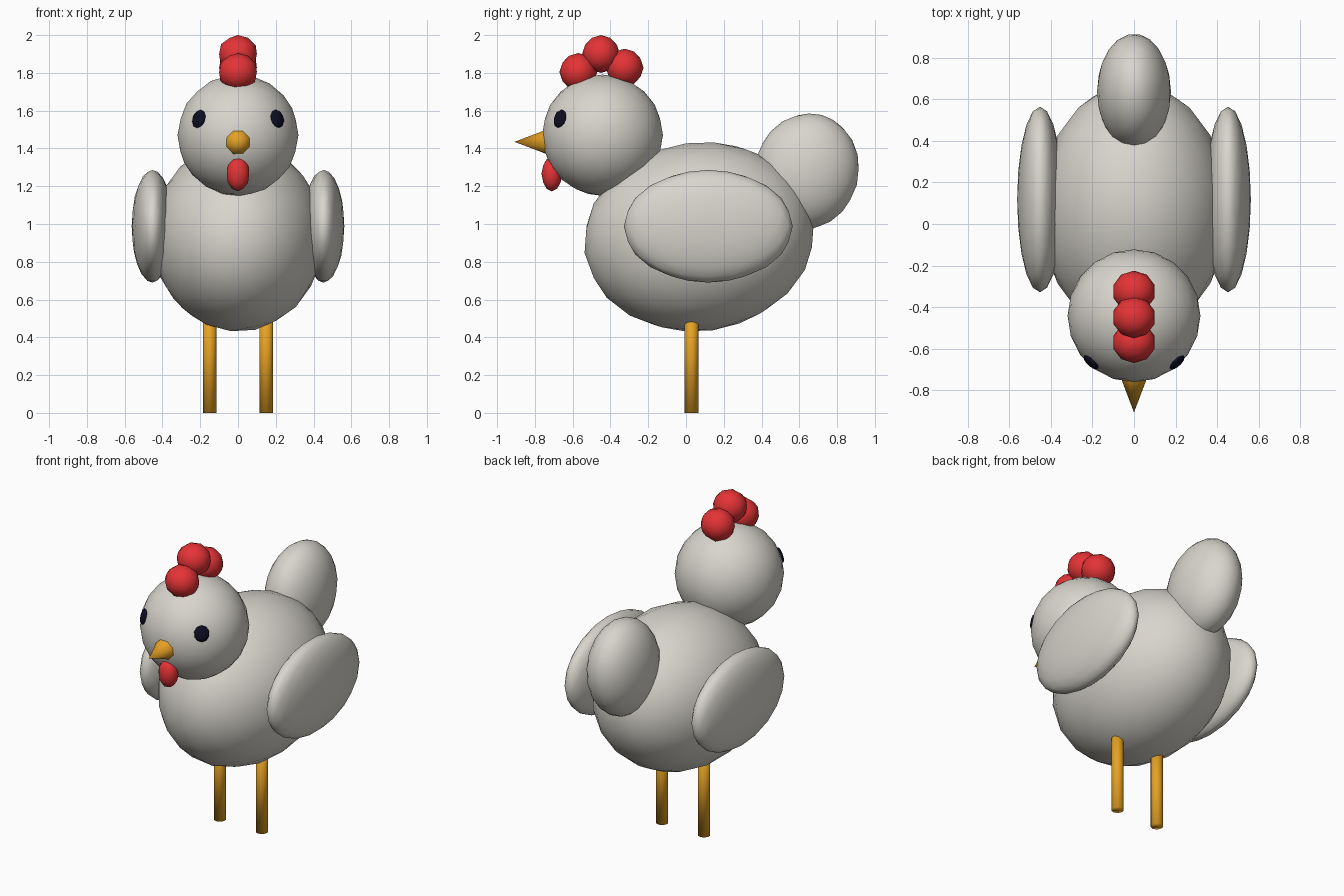
import bpy, math
from mathutils import Vector, Matrix

if "Cube" in bpy.data.objects:
    bpy.data.objects.remove(bpy.data.objects["Cube"])


def mat(name, rgb):
    m = bpy.data.materials.new(name)
    m.diffuse_color = (*rgb, 1)
    m.use_nodes = True
    m.node_tree.nodes["Principled BSDF"].inputs["Base Color"].default_value = m.diffuse_color
    return m


WHITE = mat("feather_white", (0.69, 0.665, 0.61))
RED = mat("comb_red", (0.78, 0.033, 0.036))
ORANGE = mat("beak_orange", (0.79, 0.36, 0.018))
DARK = mat("eye_dark", (0.004, 0.004, 0.016))


def finish(name, m, matrix, smooth=True):
    """Bake the transform into the mesh, name and colour it."""
    o = bpy.context.object
    o.name = name
    o.data.transform(matrix)
    o.data.materials.append(m)
    if smooth:
        bpy.ops.object.shade_smooth()
    else:
        bpy.ops.object.shade_smooth_by_angle(angle=math.radians(50))
    return o


def ball(name, m, loc, semi, rot=None, sub=2):
    bpy.ops.mesh.primitive_ico_sphere_add(subdivisions=sub, radius=1)
    rot = rot or Matrix()
    return finish(name, m, Matrix.Translation(loc) @ rot @ Matrix.Diagonal((*semi, 1)))


def tilt(deg):
    return Matrix.Rotation(math.radians(deg), 4, 'X')


# Body, head and tail
ball("body", WHITE, (0, 0.07, 0.932), (0.455, 0.613, 0.5), tilt(8), 3)
HEAD = Vector((0, -0.442, 1.47))
head = ball("head", WHITE, HEAD, (0.32, 0.32, 0.321), None, 3)
ball("tail", WHITE, (0, 0.638, 1.278), (0.178, 0.276, 0.31), tilt(-15), 3)

# Comb of three balls, and the wattle
for i, (y, z) in enumerate([(-0.57, 1.805), (-0.45, 1.90), (-0.325, 1.828)]):
    ball(f"comb_{i + 1}", RED, (0, y, z), (0.105, 0.1, 0.1))
ball("wattle", RED, (0, -0.71, 1.265), (0.062, 0.055, 0.092))

# Beak
bpy.ops.mesh.primitive_cone_add(vertices=8, radius1=0.074, radius2=0, depth=0.18)
finish("beak", ORANGE, Matrix.Translation((0, -0.818, 1.435)) @ tilt(90)
       @ Matrix.Rotation(math.pi / 8, 4, 'Z'), False)

# Wings, legs and eyes on both sides
bpy.context.view_layer.update()
for side, s in (("left", -1), ("right", 1)):
    ball(f"{side}_wing", WHITE, (s * 0.453, 0.118, 0.988), (0.11, 0.447, 0.298), None, 3)

    bpy.ops.mesh.primitive_cylinder_add(vertices=10, radius=0.037, depth=0.6)
    finish(f"{side}_leg", ORANGE, Matrix.Translation((s * 0.15, 0.029, 0.3)))

    target = Vector((s * 0.21, -0.67, 1.558))
    _, spot, _, _ = head.closest_point_on_mesh(target)
    facing = (target - HEAD).to_track_quat('Z', 'Y').to_matrix().to_4x4()
    ball(f"{side}_eye", DARK, spot, (0.046, 0.05, 0.014), facing)
